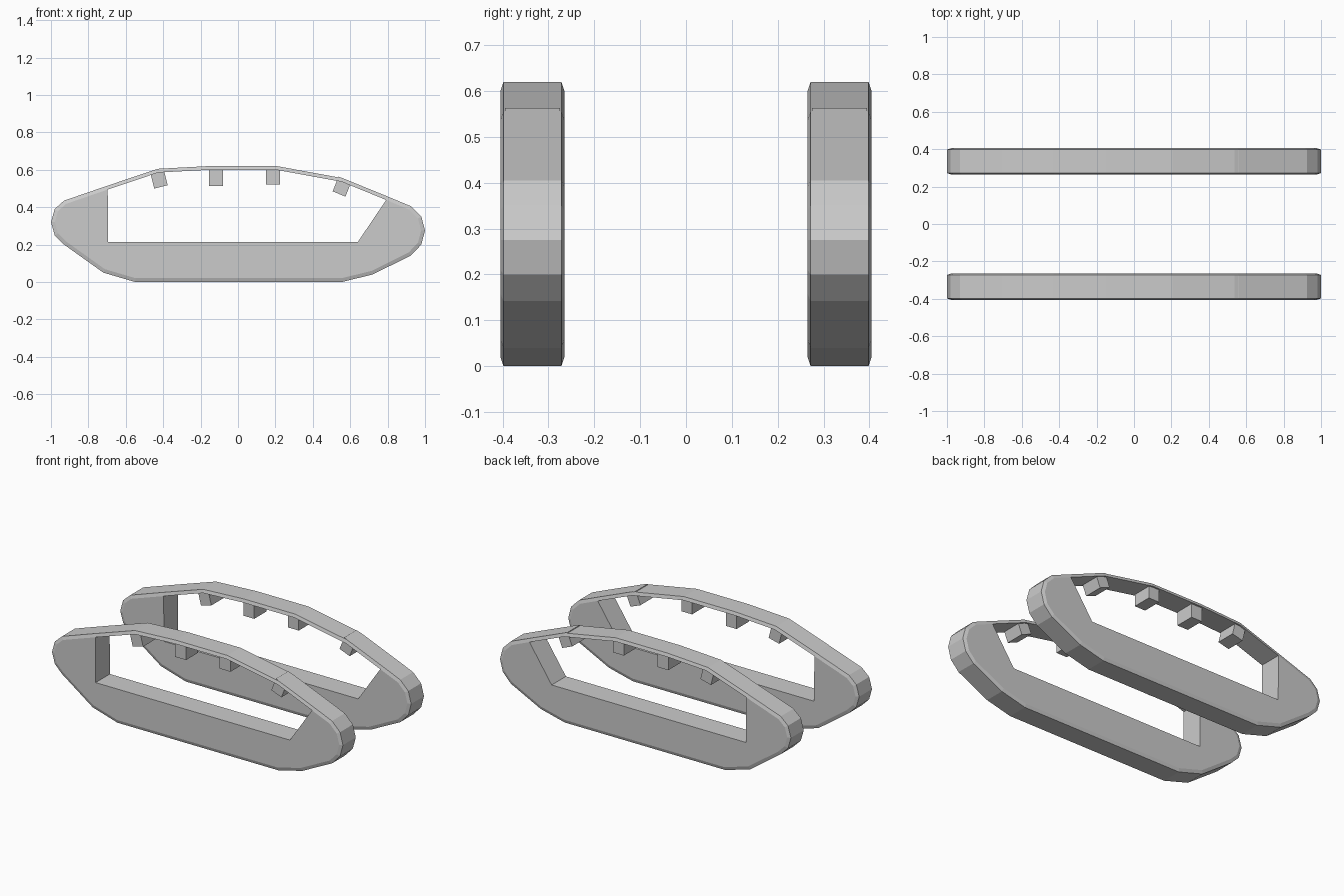
import bpy, bmesh
from math import radians
from mathutils import Vector, Matrix

if "Cube" in bpy.data.objects:
    bpy.data.objects.remove(bpy.data.objects["Cube"])

YC, HALF, HALF_BAND, INSET = 0.335, 0.07, 0.063, 0.02

# Track outline (x, z), clockwise; starts at the front end of the window
outline = [(0.80, 0.457), (0.925, 0.405), (0.98, 0.35), (1.0, 0.275), (0.98, 0.20),
           (0.925, 0.142), (0.72, 0.04), (0.555, 0), (-0.55, 0), (-0.72, 0.05),
           (-0.93, 0.20), (-0.98, 0.25), (-1.0, 0.32), (-0.98, 0.39), (-0.93, 0.435),
           (-0.703, 0.513), (-0.43, 0.605), (-0.15, 0.62), (0.205, 0.62), (0.56, 0.555)]
LAST = 15                                   # rear end of the window
sill = [(-0.695, 0.213), (0.64, 0.213)]     # lower window corners


def inset(points, d):
    pts = [Vector(p) for p in points]
    out = []
    for i, p in enumerate(pts):
        a = (p - pts[i - 1]).normalized()
        b = (pts[(i + 1) % len(pts)] - p).normalized()
        n1, n2 = Vector((a.y, -a.x)), Vector((b.y, -b.x))
        m = (n1 + n2).normalized()
        out.append(p + m * (d / m.dot(n1)))
    return out


def finish(bm, name):
    bmesh.ops.recalc_face_normals(bm, faces=bm.faces)
    me = bpy.data.meshes.new(name)
    bm.to_mesh(me)
    bm.free()
    ob = bpy.data.objects.new(name, me)
    bpy.context.collection.objects.link(ob)
    mod = ob.modifiers.new("other_side", 'MIRROR')
    mod.use_axis = (False, True, False)
    return ob


# Track loop: outer band, chamfers, side plates and window walls
bm = bmesh.new()
ring = lambda pts, y: [bm.verts.new((p[0], y, p[1])) for p in pts]
inner = inset(outline, INSET)
n = len(outline)
loops = [ring(inner, YC - HALF), ring(outline, YC - HALF_BAND),
         ring(outline, YC + HALF_BAND), ring(inner, YC + HALF)]
for a, b in zip(loops, loops[1:]):
    for i in range(n):
        j = (i + 1) % n
        bm.faces.new((a[i], a[j], b[j], b[i]))
windows = []
for lp, y in ((loops[0], YC - HALF), (loops[3], YC + HALF)):
    s = ring(sill, y)
    bm.faces.new(lp[:LAST + 1] + s)
    windows.append(lp[LAST:] + [lp[0], s[1], s[0]])
a, b = windows
for i in range(len(a)):
    j = (i + 1) % len(a)
    bm.faces.new((a[i], a[j], b[j], b[i]))
finish(bm, "track_loop")

# Guide blocks hanging under the upper run: x, z centre, tilt
bm = bmesh.new()
for x, z, tilt in ((-0.422, 0.55, -14), (-0.118, 0.556, 0),
                   (0.188, 0.565, 0), (0.556, 0.51, 22)):
    m = (Matrix.Translation((x, YC, z)) @ Matrix.Rotation(radians(tilt), 4, 'Y')
         @ Matrix.Diagonal((0.074, 0.12, 0.085, 1)))
    bmesh.ops.create_cube(bm, size=1, matrix=m)
finish(bm, "guide_blocks")
